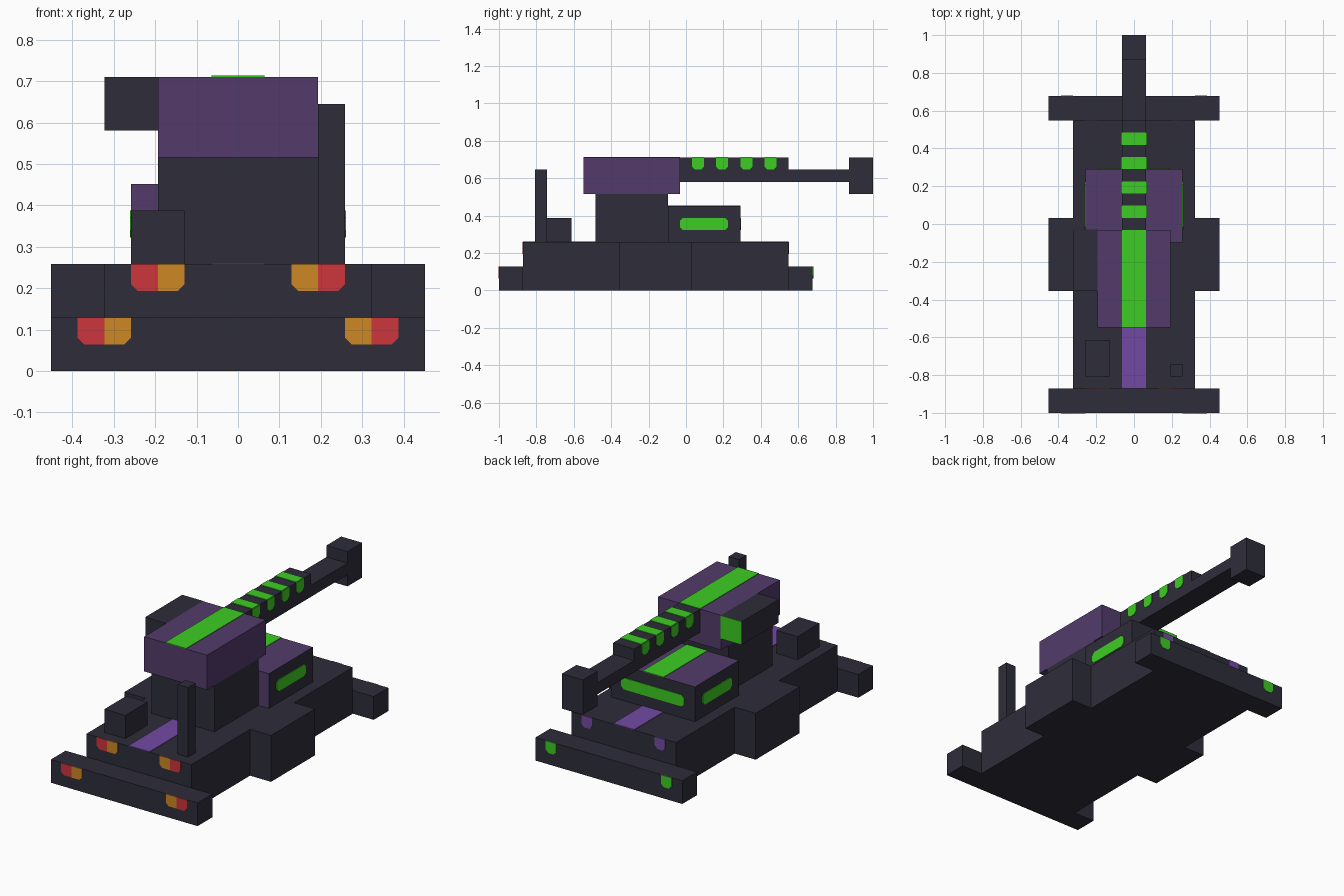
import bpy
import bmesh

U = 2 / 31          # one grid block of the model
THIN = 0.05         # thickness of painted plates, in blocks

if "Cube" in bpy.data.objects:
    bpy.data.objects.remove(bpy.data.objects["Cube"], do_unlink=True)


def material(name, rgb):
    # 8-bit display colour to linear
    lin = [((c / 255 + 0.055) / 1.055) ** 2.4 for c in rgb] + [1.0]
    m = bpy.data.materials.new(name)
    m.use_nodes = True
    m.diffuse_color = lin
    m.node_tree.nodes["Principled BSDF"].inputs["Base Color"].default_value = lin
    return m


DARK = material("dark_armour", (46, 45, 58))
PURPLE = material("deep_purple", (83, 59, 107))
VIOLET = material("bright_violet", (116, 74, 164))
GREEN = material("neon_green", (61, 205, 35))
RED = material("lamp_red", (205, 54, 60))
ORANGE = material("lamp_orange", (204, 135, 36))


def finish(name, bm, *mats):
    bmesh.ops.recalc_face_normals(bm, faces=bm.faces)
    mesh = bpy.data.meshes.new(name)
    bm.to_mesh(mesh)
    bm.free()
    for m in mats:
        mesh.materials.append(m)
    ob = bpy.data.objects.new(name, mesh)
    bpy.context.collection.objects.link(ob)
    return ob


def box(name, mat, x, y, z):
    bm = bmesh.new()
    bmesh.ops.create_cube(bm, size=1)
    for v in bm.verts:
        for i, (lo, hi) in enumerate((x, y, z)):
            v.co[i] = U * (hi if v.co[i] > 0 else lo)
    return finish(name, bm, mat)


def plate(name, mat, axis, pos, side, a, b, cuts=""):
    """Thin plate on the plane axis=pos, facing side; cuts lists corners to clip."""
    c = 0.25
    corners = {"bl": (a[0], b[0], 1, 1), "br": (a[1], b[0], -1, 1),
               "tr": (a[1], b[1], -1, -1), "tl": (a[0], b[1], 1, -1)}
    outline = []
    for key, (p, q, sp, sq) in corners.items():
        if key in cuts.split():
            pair = [(p, q + sq * c), (p + sp * c, q)]
            outline += pair if key in ("bl", "tr") else pair[::-1]
        else:
            outline.append((p, q))
    bm = bmesh.new()

    def vert(p, q, d):
        co = [p, q]
        co.insert(axis, d)
        return bm.verts.new([k * U for k in co])

    base = bm.faces.new([vert(p, q, pos) for p, q in outline])
    ext = bmesh.ops.extrude_face_region(bm, geom=[base], use_keep_orig=True)
    for v in ext["geom"]:
        if isinstance(v, bmesh.types.BMVert):
            v.co[axis] += side * THIN * U
    return finish(name, bm, mat)


ALL = "bl br tr tl"

# Hull, bumpers and side pods
box("hull", DARK, (-5, 5), (-13.5, 8.5), (0, 4))
box("front_bumper", DARK, (-7, 7), (-15.5, -13.5), (0, 2))
box("rear_bumper", DARK, (-7, 7), (8.5, 10.5), (0, 2))
box("left_pod", DARK, (5, 7), (-5.5, 0.5), (0, 4))
box("right_pod", DARK, (-7, -5), (-5.5, 0.5), (0, 4))
plate("hull_front_stripe", VIOLET, 2, 4, 1, (-1, 1), (-13.5, -7.5))
plate("hull_rear_stripe", VIOLET, 2, 4, 1, (-1, 1), (4.5, 8.5))

# Engine block: purple on the top and front, dark elsewhere
engine = box("engine_block", DARK, (-4, 4), (-1.5, 4.5), (4, 7))
engine.data.materials.append(PURPLE)
for f in engine.data.polygons:
    f.material_index = int(f.normal.z > 0.5 or f.normal.y < -0.5)
plate("engine_stripe", GREEN, 2, 7, 1, (-1, 1), (-1.5, 4.5))
plate("engine_rear_glow", GREEN, 1, 4.5, 1, (-3, 3), (5, 6), ALL)
for label, s in (("left", 1), ("right", -1)):
    plate(label + "_engine_glow", GREEN, 0, 4 * s, s, (-0.5, 3.5), (5, 6), ALL)

# Hatch box and antenna on the front deck
box("deck_box", DARK, (-4, -2), (-12.5, -9.5), (4, 6))
box("antenna", DARK, (3, 4), (-12.5, -11.5), (4, 10))

# Turret
box("turret_base", DARK, (-3, 3), (-7.5, -1.5), (4, 8))
box("turret_head", PURPLE, (-3, 3), (-8.5, -0.5), (8, 11))
plate("turret_stripe", GREEN, 2, 11, 1, (-1, 1), (-8.5, -0.5))
box("turret_side_box", DARK, (-5, -3), (-5.5, -0.5), (9, 11))
plate("side_box_glow", GREEN, 1, -0.5, 1, (-5, -3), (9, 11))

# Gun barrel with glowing bands
box("barrel", DARK, (-1, 1), (-0.5, 13.5), (9, 10))
box("barrel_shroud", DARK, (-1, 1), (-0.5, 8.5), (10, 11))
box("muzzle", DARK, (-1, 1), (13.5, 15.5), (8, 11))
for i in range(4):
    span = (0.5 + 2 * i, 1.5 + 2 * i)
    plate(f"band_top_{i}", GREEN, 2, 11, 1, (-1, 1), span)
    for label, s in (("left", 1), ("right", -1)):
        plate(f"band_{label}_{i}", GREEN, 0, s, s, span, (10, 11), "bl br")

# Lamps, mirrored left and right
for label, s in (("left", 1), ("right", -1)):
    outer, inner = ("br", "bl") if s > 0 else ("bl", "br")

    def lamp(name, mat, y, side, x, z, cuts):
        plate(f"{label}_{name}", mat, 1, y, side,
              sorted((s * x, s * (x + 1))), (z, z + 1), cuts)

    for part, y, x, z in (("hull", -13.5, 2, 3), ("bumper", -15.5, 4, 1)):
        lamp(part + "_indicator", ORANGE, y, -1, x, z, inner)
        lamp(part + "_front_lamp", RED, y, -1, x + 1, z, outer)
    lamp("hull_rear_lamp", VIOLET, 8.5, 1, 3, 3, "bl br")
    lamp("bumper_rear_lamp", GREEN, 10.5, 1, 5, 1, "bl br")
